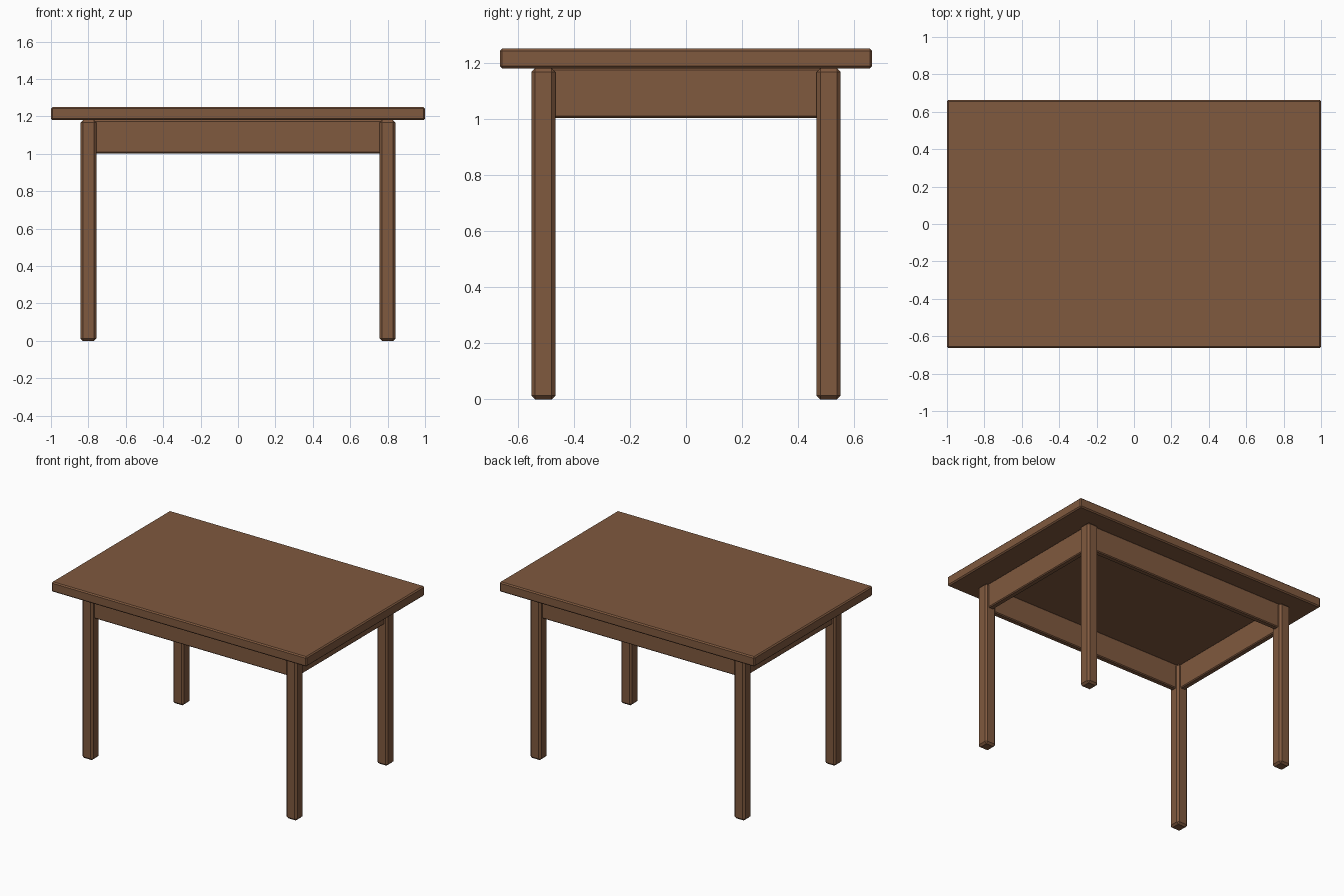
import bpy
import bmesh
from mathutils import Vector

cube = bpy.data.objects.get("Cube")
if cube:
    bpy.data.objects.remove(cube, do_unlink=True)

# Brown wood, shared by every part
wood = bpy.data.materials.new("brown_wood")
wood.use_nodes = True
colour = (0.215, 0.1, 0.049, 1)
wood.diffuse_color = colour
wood.node_tree.nodes["Principled BSDF"].inputs["Base Color"].default_value = colour


def block(name, low, high, chamfer):
    """Chamfered box between two opposite corners."""
    low, high = Vector(low), Vector(high)
    mesh = bpy.data.meshes.new(name)
    bm = bmesh.new()
    bmesh.ops.create_cube(bm, size=1)
    bmesh.ops.scale(bm, vec=high - low, verts=bm.verts)
    bm.to_mesh(mesh)
    bm.free()
    obj = bpy.data.objects.new(name, mesh)
    obj.location = (low + high) / 2
    mesh.materials.append(wood)
    bpy.context.collection.objects.link(obj)
    bevel = obj.modifiers.new("chamfer", "BEVEL")
    bevel.width = chamfer
    bevel.segments = 1
    return obj


LENGTH, DEPTH, HEIGHT = 1.0, 0.663, 1.25    # half length, half depth, full height
UNDER = 1.18                                # underside of the top
LEG_X, LEG_Y, LEG = 0.8, 0.508, 0.0425      # leg centre and half width
APRON_LOW, APRON = 1.003, 0.02              # apron bottom and half thickness

# Table top
block("table_top", (-LENGTH, -DEPTH, UNDER), (LENGTH, DEPTH, HEIGHT), 0.008)

# Legs
for side, sx in (("left", 1), ("right", -1)):
    for end, sy in (("front", -1), ("back", 1)):
        x, y = sx * LEG_X, sy * LEG_Y
        block(f"{end}_{side}_leg", (x - LEG, y - LEG, 0),
              (x + LEG, y + LEG, UNDER), 0.013)

# Aprons, let into the legs
reach_x, reach_y = LEG_X - 0.025, LEG_Y - 0.025
for name, s in (("front", -1), ("back", 1)):
    y = s * LEG_Y
    block(f"{name}_apron", (-reach_x, y - APRON, APRON_LOW),
          (reach_x, y + APRON, UNDER), 0.006)
for name, s in (("left", 1), ("right", -1)):
    x = s * LEG_X
    block(f"{name}_apron", (x - APRON, -reach_y, APRON_LOW),
          (x + APRON, reach_y, UNDER), 0.006)
